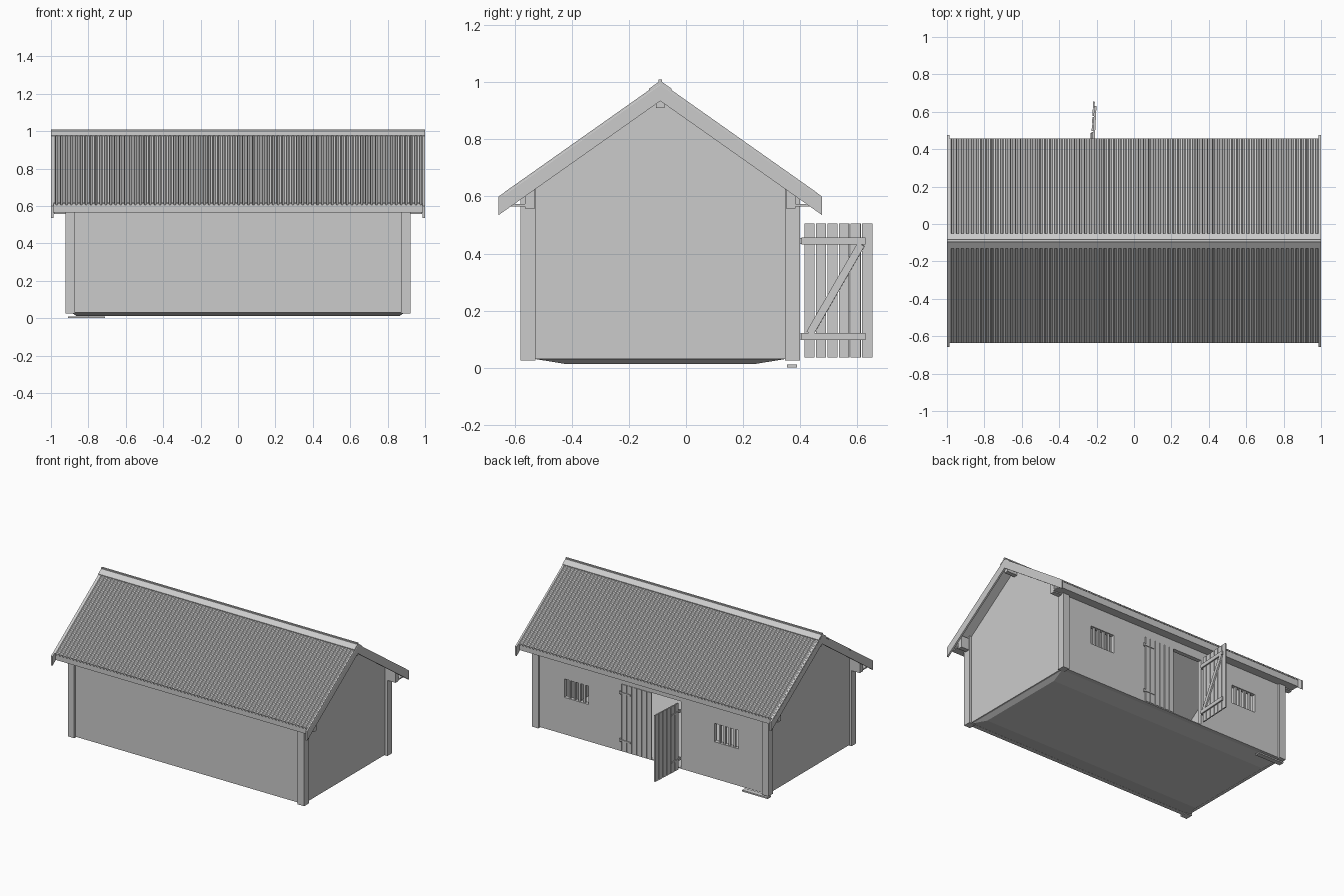
import bpy, bmesh, math
from mathutils import Matrix, Vector

if "Cube" in bpy.data.objects:
    bpy.data.objects.remove(bpy.data.objects["Cube"], do_unlink=True)

grey = bpy.data.materials.new("weathered_grey")
grey.use_nodes = True
grey.diffuse_color = (0.6, 0.6, 0.6, 1)
grey.node_tree.nodes["Principled BSDF"].inputs["Base Color"].default_value = grey.diffuse_color

RIDGE_Y, RIDGE_Z, SLOPE = -0.09, 1.0, 0.7055


def finish(name, bm, solid=True):
    if solid:
        bmesh.ops.recalc_face_normals(bm, faces=bm.faces)
    mesh = bpy.data.meshes.new(name)
    bm.to_mesh(mesh)
    bm.free()
    mesh.materials.append(grey)
    obj = bpy.data.objects.new(name, mesh)
    bpy.context.collection.objects.link(obj)
    return obj


def add_box(bm, x, y, z, matrix=Matrix()):
    size = Vector((x[1] - x[0], y[1] - y[0], z[1] - z[0]))
    centre = Vector((sum(x), sum(y), sum(z))) / 2
    bmesh.ops.create_cube(bm, size=1, matrix=matrix @ Matrix.Translation(centre) @ Matrix.Diagonal((*size, 1)))


def box(name, x, y, z):
    bm = bmesh.new()
    add_box(bm, x, y, z)
    return finish(name, bm)


def prism(name, profile, x0, x1):
    """Extrude a (y, z) outline along x."""
    bm = bmesh.new()
    face = bm.faces.new([bm.verts.new((x0, y, z)) for y, z in profile])
    out = bmesh.ops.extrude_face_region(bm, geom=[face])
    bmesh.ops.translate(bm, vec=(x1 - x0, 0, 0), verts=[v for v in out["geom"] if isinstance(v, bmesh.types.BMVert)])
    return finish(name, bm)


def roof_z(d, drop=0):
    return RIDGE_Z - SLOPE * d - drop


def chevron(reach, top, bottom):
    """Outline of a band following both roof slopes."""
    outer = [(RIDGE_Y + d, roof_z(abs(d), top)) for d in (-reach, 0, reach)]
    inner = [(RIDGE_Y + d, roof_z(abs(d), bottom)) for d in (reach, 0, -reach)]
    return outer + inner


# Base and footings
bm = bmesh.new()
add_box(bm, (-0.9, 0.9), (-0.56, 0.38), (0.012, 0.035))
bm.faces.ensure_lookup_table()
under = min(bm.faces, key=lambda f: f.calc_center_median().z)
for v in under.verts:
    v.co.x *= 0.96
    v.co.y = RIDGE_Y + (v.co.y - RIDGE_Y) * 0.7
finish("floor_slab", bm)
box("footing", (-0.91, -0.71), (0.355, 0.39), (0.0, 0.01))

# Long walls
WALL = 0.475
wall_top = roof_z(WALL, 0.03)
box("front_wall", (-0.9, 0.9), (RIDGE_Y - WALL, RIDGE_Y - WALL + 0.03), (0.03, wall_top))
back_wall = box("back_wall", (-0.9, 0.9), (RIDGE_Y + WALL - 0.03, RIDGE_Y + WALL), (0.03, wall_top))

# Door and window openings in the back wall
bm = bmesh.new()
add_box(bm, (-0.232, 0.232), (0.3, 0.5), (0.036, 0.505))
for side in (-1, 1):
    add_box(bm, sorted((side * 0.49, side * 0.68)), (0.3, 0.5), (0.29, 0.42))
cutter = finish("opening_cutter", bm)
cutter.hide_render = True
cutter.hide_viewport = True
cutter.display_type = 'WIRE'
cut = back_wall.modifiers.new("openings", 'BOOLEAN')
cut.object = cutter
cut.solver = 'EXACT'

# Window bars
for name, side in (("left_window_bars", 1), ("right_window_bars", -1)):
    bm = bmesh.new()
    for i in range(4):
        cx = side * (0.528 + 0.038 * i)
        add_box(bm, (cx - 0.007, cx + 0.007), (0.364, 0.378), (0.285, 0.425))
    finish(name, bm)

# Gable walls
gable = [(RIDGE_Y - WALL, 0.03), (RIDGE_Y + WALL, 0.03), (RIDGE_Y + WALL, wall_top),
         (RIDGE_Y, roof_z(0, 0.03)), (RIDGE_Y - WALL, wall_top)]
prism("left_gable_wall", gable, 0.88, 0.905)
prism("right_gable_wall", gable, -0.905, -0.88)

# Corner posts, cut to the roof slope
for sx, xn in ((-1, "right"), (1, "left")):
    for sy, yn in ((-1, "front"), (1, "back")):
        a, b = 0.437, 0.49
        outline = [(RIDGE_Y + sy * a, 0.025), (RIDGE_Y + sy * b, 0.025),
                   (RIDGE_Y + sy * b, roof_z(b, 0.03)), (RIDGE_Y + sy * a, roof_z(a, 0.03))]
        prism(f"{yn}_{xn}_post", outline, sx * 0.872, sx * 0.922)

# Beams carrying the roof over the gables
for name, d in (("front_plate_beam", -0.457), ("back_plate_beam", 0.457)):
    y = RIDGE_Y + d
    box(name, (-0.985, 0.985), (y - 0.017, y + 0.017), (0.557, 0.64))
prism("ridge_beam", [(RIDGE_Y - 0.015, 0.91), (RIDGE_Y + 0.015, 0.91), (RIDGE_Y + 0.015, 0.935),
                     (RIDGE_Y, 0.965), (RIDGE_Y - 0.015, 0.935)], -0.985, 0.985)

# Roof deck, bargeboards and ridge cap
prism("roof_deck", chevron(0.535, 0.012, 0.032), -0.985, 0.985)
prism("left_bargeboard", chevron(0.567, 0, 0.065), 0.987, 0.999)
prism("right_bargeboard", chevron(0.567, 0, 0.065), -0.999, -0.987)
prism("ridge_cap", chevron(0.04, -0.006, -0.001), -1, 1)
prism("ridge_bead", [(RIDGE_Y + dy, z) for dy, z in ((-0.006, 1.0), (0.006, 1.0), (0.006, 1.01), (-0.006, 1.01))], -1, 1)

# Eaves: fascia and soffit
for name, s in (("front", -1), ("back", 1)):
    box(name + "_fascia", (-0.987, 0.987), sorted((RIDGE_Y + s * 0.522, RIDGE_Y + s * 0.536)), (0.565, 0.612))
    box(name + "_soffit", (-0.987, 0.987), sorted((RIDGE_Y + s * 0.47, RIDGE_Y + s * 0.525)), (0.565, 0.573))

# Corrugated roofing
RIBS = 76
pitch = 2 / RIBS
for name, s in (("front_roofing", -1), ("back_roofing", 1)):
    bm = bmesh.new()
    previous = None
    for i in range(RIBS):
        for part, lift in ((0, -0.009), (0.3, -0.009), (0.45, 0.001), (0.85, 0.001), (1, -0.009)):
            if part == 1 and i < RIBS - 1:
                continue
            x = -1 + (i + part) * pitch
            pair = [bm.verts.new((x, RIDGE_Y + s * d, roof_z(d, -lift))) for d in (0.0, 0.547)]
            if previous:
                loop = [previous[0], previous[1], pair[1], pair[0]]
                bm.faces.new(loop if s < 0 else loop[::-1])
            previous = pair
    finish(name, bm, solid=False)


# Door leaves: hinge at the origin, outer face towards +y
def door_leaf(name, matrix):
    bm = bmesh.new()
    for i in range(6):
        x = 0.003 + 0.0425 * i * 0.92
        add_box(bm, (x, x + 0.034), (0, 0.009), (0.036, 0.505), matrix)
    for z in (0.096, 0.431):
        # Inner rails and outer strap hinges
        add_box(bm, (-0.006, 0.21), (-0.01, 0), (z, z + 0.026), matrix)
        add_box(bm, (-0.012, 0.07), (0.009, 0.014), (z + 0.008, z + 0.018), matrix)
        add_box(bm, (-0.016, -0.004), (0.002, 0.014), (z + 0.002, z + 0.024), matrix)
    # Diagonal brace
    start, end = Vector((0.022, -0.005, 0.12)), Vector((0.195, -0.005, 0.432))
    span = end - start
    turn = Matrix.Rotation(-math.atan2(span.z, span.x), 4, 'Y')
    half = span.length / 2
    add_box(bm, (-half, half), (-0.005, 0.005), (-0.013, 0.013),
            matrix @ Matrix.Translation((start + end) / 2) @ turn)
    finish(name, bm)


door_leaf("closed_door_leaf", Matrix.Translation((0.23, 0.38, 0)) @ Matrix.Diagonal((-1, 1, 1, 1)))
door_leaf("open_door_leaf", Matrix.Translation((-0.222, 0.412, 0))
          @ Matrix.Rotation(math.radians(87), 4, 'Z') @ Matrix.Diagonal((1.04, 1, 1, 1)))
